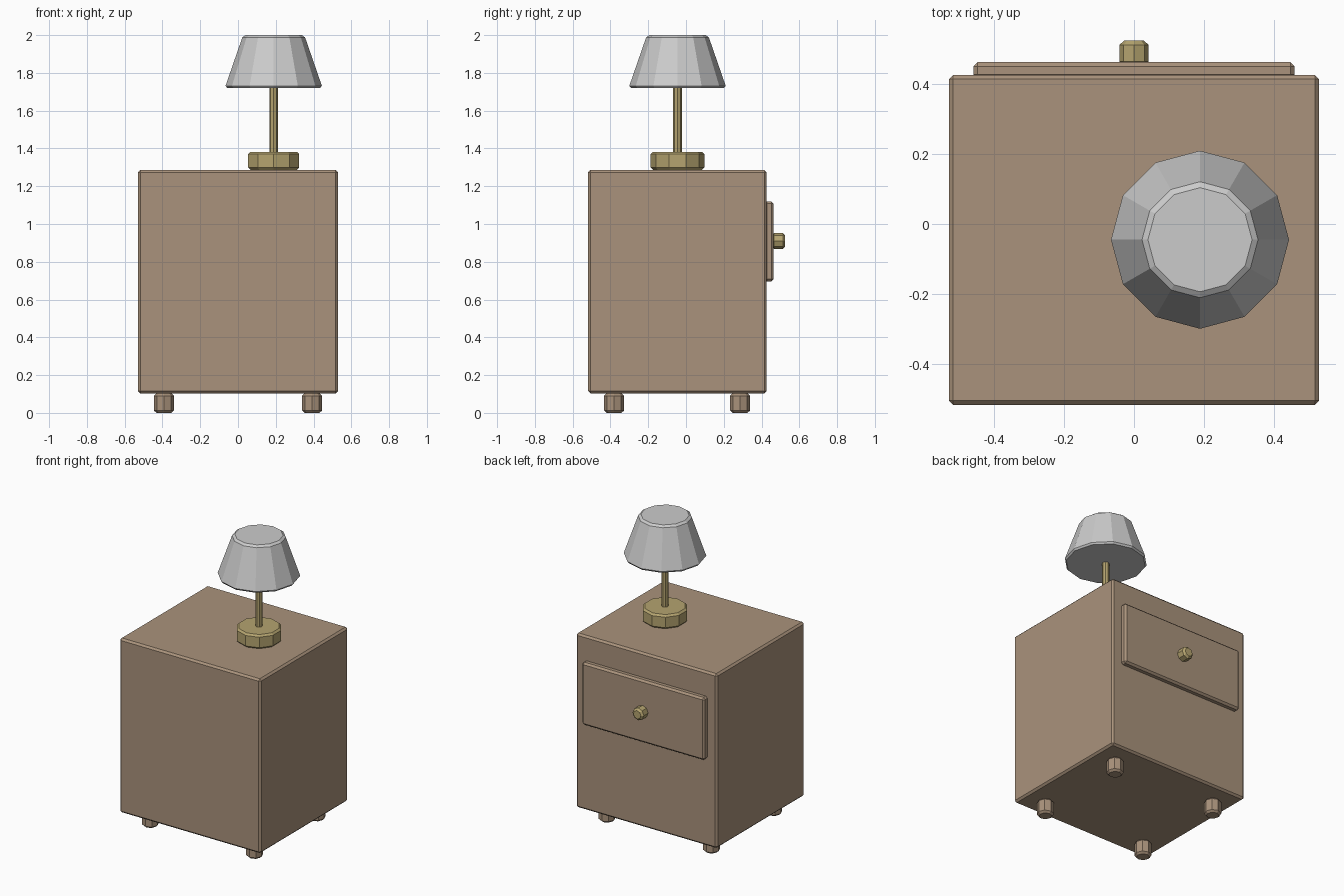
import bpy
from math import radians

if "Cube" in bpy.data.objects:
    bpy.data.objects.remove(bpy.data.objects["Cube"])

BEVEL = 0.0125


def material(name, rgb):
    m = bpy.data.materials.new(name)
    m.diffuse_color = (*rgb, 1)
    m.use_nodes = True
    m.node_tree.nodes["Principled BSDF"].inputs["Base Color"].default_value = m.diffuse_color
    return m


wood = material("wood", (0.40, 0.29, 0.20))
brass = material("brass", (0.46, 0.37, 0.16))


def finish(name, mat, bevel=BEVEL):
    ob = bpy.context.object
    ob.name = name
    if mat:
        ob.data.materials.append(mat)
    if bevel:
        b = ob.modifiers.new("chamfer", "BEVEL")
        b.width = bevel
        b.segments = 1
        b.limit_method = 'ANGLE'
        b.angle_limit = radians(50)
    return ob


def box(name, x, y, z, mat):
    bpy.ops.mesh.primitive_cube_add(
        size=1, location=[(a + b) / 2 for a, b in (x, y, z)])
    bpy.context.object.scale = [b - a for a, b in (x, y, z)]
    bpy.ops.object.transform_apply(location=False, rotation=False, scale=True)
    return finish(name, mat)


def prism(name, sides, r1, r2, x, y, z0, z1, mat, bevel=BEVEL):
    bpy.ops.mesh.primitive_cone_add(
        vertices=sides, radius1=r1, radius2=r2, depth=z1 - z0,
        location=(x, y, (z0 + z1) / 2))
    return finish(name, mat, bevel)


# Cabinet and drawer front (drawer is on the +y side)
box("cabinet", (-0.53, 0.53), (-0.518, 0.427), (0.103, 1.286), wood)
box("drawer_front", (-0.46, 0.46), (0.415, 0.464), (0.696, 1.12), wood)

# Drawer knob
knob = prism("drawer_knob", 8, 0.042, 0.042, 0, 0.489, 0.874, 0.946, brass)
knob.location = (0, 0.489, 0.91)
knob.rotation_euler.x = radians(-90)

# Four feet
for side, x in (("left", -0.392), ("right", 0.392)):
    for end, y in (("front", -0.381), ("back", 0.286)):
        prism("foot_%s_%s" % (end, side), 8, 0.053, 0.053, x, y, 0, 0.103, wood)

# Table lamp: base, stem and shade
LX, LY = 0.189, -0.045
prism("lamp_base", 10, 0.142, 0.142, LX, LY, 1.286, 1.382, brass)
prism("lamp_stem", 8, 0.0225, 0.0225, LX, LY, 1.37, 1.735, brass, 0)
prism("lamp_shade", 12, 0.259, 0.162, LX, LY, 1.72, 2.0, None)
